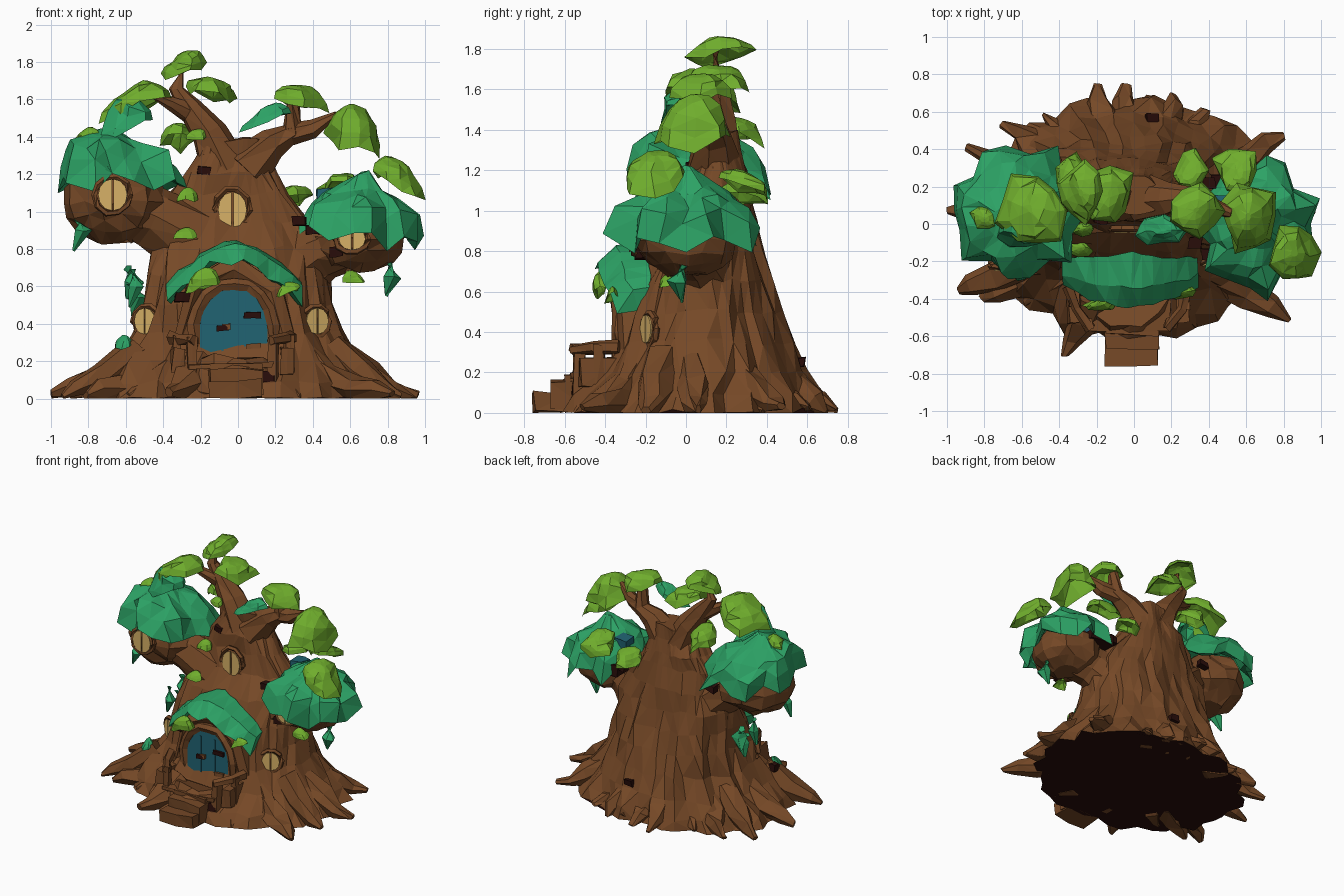
import bpy, bmesh, math
from mathutils import Vector, noise
from mathutils.bvhtree import BVHTree

if "Cube" in bpy.data.objects:
    bpy.data.objects.remove(bpy.data.objects["Cube"])


def material(name, r, g, b):
    m = bpy.data.materials.new(name)
    m.use_nodes = True
    m.diffuse_color = (r, g, b, 1)
    m.node_tree.nodes["Principled BSDF"].inputs["Base Color"].default_value = (r, g, b, 1)
    return m


BARK = material("bark brown", .18, .066, .02)
DARK = material("dark hollow", .022, .004, .003)
TEAL = material("teal foliage", .025, .36, .13)
LIME = material("light green leaf", .16, .42, .026)
BLUE = material("blue door", .015, .125, .17)
GLOW = material("window yellow", .68, .44, .135)


def make(name, verts, faces, mats, jitter=0.0):
    """Flat shaded faceted mesh, roughened and kept above the ground."""
    pts = []
    for v in verts:
        v = Vector(v)
        v += noise.noise_vector(v * 9) * jitter
        v.z = max(v.z, 0)
        pts.append(v)
    me = bpy.data.meshes.new(name)
    me.from_pydata(pts, [], faces)
    bm = bmesh.new()
    bm.from_mesh(me)
    bmesh.ops.recalc_face_normals(bm, faces=bm.faces)
    if jitter:
        bmesh.ops.triangulate(bm, faces=[f for f in bm.faces if len(f.verts) == 4])
    bm.to_mesh(me)
    bm.free()
    for m in mats if isinstance(mats, tuple) else (mats,):
        me.materials.append(m)
    ob = bpy.data.objects.new(name, me)
    bpy.context.collection.objects.link(ob)
    return ob


def loft(name, rings, mats, jitter=0.0, loop=False):
    n = len(rings[0])
    count = len(rings) if loop else len(rings) - 1
    faces = []
    for i in range(count):
        a, b = i * n, (i + 1) % len(rings) * n
        faces += [(a + k, a + (k + 1) % n, b + (k + 1) % n, b + k) for k in range(n)]
    if not loop:
        faces += [tuple(range(n)), tuple(range(len(rings) * n - n, len(rings) * n))]
    return make(name, [p for r in rings for p in r], faces, mats, jitter)


def tube(name, path, mat=BARK, sides=7, jitter=.02, loop=False):
    """Tapered limb through (x, y, z, radius) points."""
    rings = []
    for i, p in enumerate(path):
        a = path[i - 1] if (i or loop) else p
        b = path[(i + 1) % len(path)] if (loop or i + 1 < len(path)) else p
        d = (Vector(b[:3]) - Vector(a[:3])).normalized()
        q = d.to_track_quat('Z', 'Y')
        rings.append([Vector(p[:3]) + q @ Vector((math.cos(t), math.sin(t), 0)) * p[3]
                      for t in (k * math.tau / sides for k in range(sides))])
    return loft(name, rings, mat, jitter, loop)


def canopy(name, c, r, h, mat, slope=(0, 0), sides=12, rag=.12, jitter=.03, cone=0.0, shift=0.0):
    """Thin draped shell with a ragged rim; cone makes the sides concave, shift moves the peak in x."""
    rings = []
    for rad, up in ((.1, 1), (.4, .92), (.7, .7), (.9, .38), (1, 0), (.86, .14), (.55, .68), (.1, .88)):
        ring = []
        for k in range(sides):
            t = k * math.tau / sides
            edge = 1 + rag * math.sin(k * 2.4 + c[0] * 9) * (rad > .7)
            x, y = math.cos(t) * r[0] * rad * edge, math.sin(t) * r[1] * rad * edge
            drop = rag * h * math.cos(k * 2.1 + c[1] * 9) * rad ** 3
            rise = up - cone * math.sin(math.pi * rad) * up
            ring.append((c[0] + x + shift * up, c[1] + y, c[2] + h * rise + x * slope[0] + y * slope[1] - drop))
        rings.append(ring)
    return loft(name, rings, mat, jitter)


def box(name, c, s, mat=BARK, jitter=.025):
    rings = [[(c[0] + x * s[0] / 2, c[1] + y * s[1] / 2, c[2] + z * s[2] / 2)
              for x, y in ((-1, -1), (0, -1.04), (1, -1), (1, 1), (0, 1), (-1, 1))] for z in (-1, 1)]
    return loft(name, rings, mat, jitter)


# Trunk: z, left, right, front and back extents, broad at the front, with bark ridges
profile = ((0, -.82, .8, -.6, .67), (.09, -.76, .72, -.54, .64), (.2, -.65, .63, -.4, .59),
           (.35, -.55, .54, -.31, .53), (.5, -.51, .5, -.28, .48), (.65, -.49, .49, -.23, .43),
           (.8, -.47, .46, -.14, .38), (.95, -.42, .37, -.04, .35), (1.1, -.36, .25, .0, .32),
           (1.2, -.29, .19, .02, .3), (1.3, -.23, .18, .05, .27), (1.38, -.17, .13, .06, .25))
rings = []
for z, x0, x1, y0, y1 in profile:
    ring = []
    for k in range(44):
        t = k * math.tau / 44
        ca, sa = math.cos(t), math.sin(t)
        ridge = 1 + .11 * noise.noise((ca * 5, sa * 5, z * 2.2)) * (1.4 - z * .6)
        power = 1 - .3 * min(z / .2, 1) * (sa < 0)
        ca, sa = (math.copysign(abs(v) ** power, v) for v in (ca, sa))
        ring.append(((x0 + x1) / 2 + (x1 - x0) / 2 * ca * ridge,
                     (y0 + y1) / 2 + (y1 - y0) / 2 * sa * ridge, z))
    rings.append(ring)
trunk = loft("trunk", rings, (BARK, DARK), .035)
for f in trunk.data.polygons:
    f.material_index = int(f.center.z < .02 and f.normal.z < -.9)

# Spreading roots, uneven in height
for i, (x, y) in enumerate(((-1.01, .08), (-.95, -.36), (-.82, -.4), (-.9, .42), (-.7, .55), (-.48, .58), (-.2, .75),
                            (-.05, .75), (.1, .68), (.22, .7), (.38, .62), (.82, .48), (.96, .05), (.82, -.5),
                            (.62, -.38), (-.36, -.7), (.34, -.54), (.88, -.2), (-.6, -.42), (.7, .4))):
    up = .7 + .3 * math.sin(i * 2.3)
    tube("root", [(x * .56, y * .56, .27 * up, .09), (x * .74, y * .74, .13 * up, .085),
                  (x * .89 + .02 * math.sin(i * 5), y * .89, .05, .055), (x * .99, y * .99, .015, .02)],
         sides=6, jitter=.04)

# Upper boughs
tube("left_bough", [(.04, .14, 1.22, .14), (.18, .14, 1.37, .09), (.3, .14, 1.43, .06), (.3, .12, 1.6, .035)])
tube("left_twig", [(.27, .14, 1.41, .06), (.4, .1, 1.44, .05), (.52, .06, 1.52, .025)])
tube("right_bough", [(-.07, .15, 1.22, .14), (-.16, .15, 1.42, .1), (-.26, .15, 1.55, .065),
                     (-.33, .15, 1.66, .04), (-.28, .15, 1.8, .02)])
tube("right_twig", [(-.25, .15, 1.53, .06), (-.35, .1, 1.58, .04), (-.46, .06, 1.62, .025)])

# Round side rooms on thick limbs
pods = []
for side, c, r in (("left", (.64, 0, .86), (.25, .25, .19)), ("right", (-.66, .05, 1.05), (.27, .27, .22))):
    rings = []
    for i in range(1, 8):
        a = math.pi * i / 8
        rings.append([(c[0] + r[0] * math.sin(a) * math.cos(t), c[1] + r[1] * math.sin(a) * math.sin(t),
                       c[2] - r[2] * math.cos(a)) for t in (k * math.tau / 14 for k in range(14))])
    pods.append(loft(side + "_room", rings, BARK, .045))
    tube(side + "_limb", [(c[0] * .4, .1, c[2] - .2, .2), (c[0] * .68, .05, c[2] - .07, .16),
                          (c[0] * .95, c[1], c[2], .16)], sides=9, jitter=.03)
left_pod, right_pod = pods

# Large draped canopies
canopy("left_canopy", (.65, 0, .87), (.31, .35), .39, TEAL, (-.12, 0), 18, .13, .045, .34, .02)
canopy("right_canopy", (-.62, .07, 1.13), (.33, .35), .35, TEAL, (0, -.12), 18, .13, .045, .2, -.09)

# Leaf clumps
for c, r, h, mat, slope in (
        ((-.28, .17, 1.76), (.12, .16), .09, LIME, (.3, .15)),
        ((-.14, .16, 1.62), (.14, .16), .1, LIME, (-.25, 0)),
        ((-.55, .07, 1.55), (.18, .2), .12, LIME, (.35, -.1)),
        ((-.6, -.03, 1.45), (.14, .1), .17, TEAL, (.35, .2)),
        ((.33, .07, 1.57), (.14, .14), .11, LIME, (-.2, 0)),
        ((.14, -.03, 1.47), (.13, .08), .09, TEAL, (.45, 0)),
        ((.62, .04, 1.35), (.15, .19), .22, LIME, (-.25, .1)),
        ((.85, -.16, 1.14), (.13, .16), .14, LIME, (-.45, .1)),
        ((.3, .28, 1.06), (.1, .12), .07, LIME, (.2, -.3)),
        ((.55, .29, 1.11), (.12, .13), .08, LIME, (.1, -.35)),
        ((-.32, .25, 1.37), (.1, .13), .11, LIME, (.2, -.3)),
        ((-.8, .03, 1.38), (.08, .06), .08, LIME, (.3, 0))):
    canopy("leaf_clump", c, r, h, mat, slope, 9, .15)

# Leafy awning arched over the door
rows = []
for i in range(13):
    s = i / 6 - 1
    top = .84 - .23 * abs(s) ** 1.8
    reach = 1 - .35 * s * s
    rag = .02 * math.sin(i * 1.9) + .02 * abs(s)
    rows.append([(-.02 + s * .36, -.15 - .04 * abs(s), top), (-.02 + s * .37, -.15 - .19 * reach, top - .02),
                 (-.02 + s * .36, -.15 - .29 * reach, top - .11 + rag), (-.02 + s * .33, -.15 - .12 * reach, top - .1)])
loft("door_awning", rows, TEAL, .03)
for x, y, z, w in ((-.18, -.43, .59, .1), (.27, -.36, .57, .06)):
    canopy("awning_leaf", (x, y, z), (w, .04), w, LIME, (.3, 0), 8)


# Door, planks and wooden arch
def arch(w, base, spring, n=8):
    return [(-w, base)] + [(-w * math.cos(math.pi * i / n), spring + w * 1.05 * math.sin(math.pi * i / n))
                           for i in range(n + 1)] + [(w, base)]


DX = -.022
box("door_surround", (DX, -.22, .38), (.5, .17, .42))
loft("door", [[(DX + x, y, z) for x, z in arch(.18, .19, .4)] for y in (-.345, -.25)], BLUE)
tube("door_arch", [(DX + x, -.325, z, .036) for x, z in arch(.205, .18, .4)], sides=6, jitter=.02)
tube("door_gable", [(DX - .27, -.27, .3, .06), (DX - .21, -.28, .6, .06), (DX, -.27, .7, .07),
                    (DX + .21, -.28, .58, .06), (DX + .28, -.27, .3, .06)], sides=6, jitter=.03)
for x in (-.06, .06):
    box("door_plank_strip", (DX + x, -.346, .37), (.01, .008, .34), BLUE, 0)
for x, z, w, mat in ((-.06, .375, .07, DARK), (-.04, .38, .05, BARK), (.1, .445, .09, DARK), (.11, .28, .08, BARK)):
    box("door_fitting", (DX + x, -.355, z), (w, .02, .03), mat, .01)

# Porch, steps and railings
tube("porch", [(-.03, -.35, .04, .29), (-.03, -.35, .1, .27), (-.03, -.33, .17, .23)], sides=16, jitter=.04)
for y, z, w in ((-.66, .05, .28), (-.58, .085, .28), (-.5, .1, .27)):
    box("step", (-.01, y, z), (w, .18, z * 1.7))
box("porch_board", (-.04, -.5, .175), (.46, .15, .03))
for s in (-1, 1):
    for x, y in ((.22, -.53), (.3, -.43)):
        box("rail_post", (-.03 + s * x, y, .21), (.05, .05, .24))
    box("rail_panel", (-.03 + s * .29, -.42, .2), (.06, .22, .14))
    tube("rail", [(-.03 + s * .21, -.56, .31, .03), (-.03 + s * .28, -.46, .32, .03),
                  (-.03 + s * .32, -.33, .33, .035)], sides=5)


# Windows set onto the bark surface
def window(owner, x, z, w, h, turn):
    tree = BVHTree.FromPolygons([v.co for v in owner.data.vertices], [p.vertices for p in owner.data.polygons])
    hit = tree.ray_cast(Vector((x, -2, z)), Vector((0, 1, 0)))[0]
    out = Vector((turn, -1, 0)).normalized()
    side = Vector((-out.y, out.x, 0))
    hit = hit + out * .03
    for s in (-1, 1):
        half = [(s * w * (.06 + .94 * math.sin(a)), h * math.cos(a)) for a in (math.pi * i / 6 for i in range(7))]
        loft("window_pane", [[hit + side * p + Vector((0, 0, q)) + out * d for p, q in half] for d in (0, .008)], GLOW)
    path = [(*(hit - out * .015 + side * w * 1.25 * math.cos(a) + Vector((0, 0, h * 1.18 * math.sin(a)))), .017)
            for a in (math.tau * i / 10 for i in range(10))]
    tube("window_frame", path, BARK, 5, .01, True)


for args in ((trunk, -.48, .415, .065, .07, -.6), (trunk, .41, .415, .065, .07, .45),
             (trunk, -.03, 1.01, .077, .095, 0), (left_pod, .61, .855, .072, .06, 0),
             (right_pod, -.67, 1.09, .078, .085, 0)):
    window(*args)

# Hanging vines, small leaves, dark knots and a back shutter
for x, y, z in ((-.86, -.05, .97), (.8, -.02, .73), (-.58, .15, .7), (-.57, -.05, .68), (-.56, .06, .62)):
    tube("vine", [(x, y, z, .025), (x + .03, y - .02, z - .08, .05), (x - .01, y, z - .18, .008)], TEAL, 5, .03)
for x, y, z in ((-.27, -.04, 1.06), (-.28, -.13, .86), (.62, -.1, .63), (-.22, .06, 1.39)):
    canopy("small_leaf", (x, y, z), (.055, .04), .05, LIME, (0, .3), 7)
canopy("small_leaf", (-.61, -.24, .28), (.05, .05), .05, TEAL, (0, .3), 7)
for x, y, z in ((-.18, .04, 1.22), (.33, -.1, .95), (.4, -.16, .9), (.53, -.22, .79), (-.3, -.3, .54),
                (-.62, -.2, .27), (.17, -.53, .12), (-.42, .28, 1.03), (.1, .56, .25), (.4, .22, .95)):
    box("dark_knot", (x, y, z), (.07, .06, .05), DARK, .02)
box("dark_hollow", (.52, .22, .92), (.2, .09, .08), DARK)
box("back_shutter", (.47, .1, 1.06), (.1, .1, .12), BLUE, .02)
